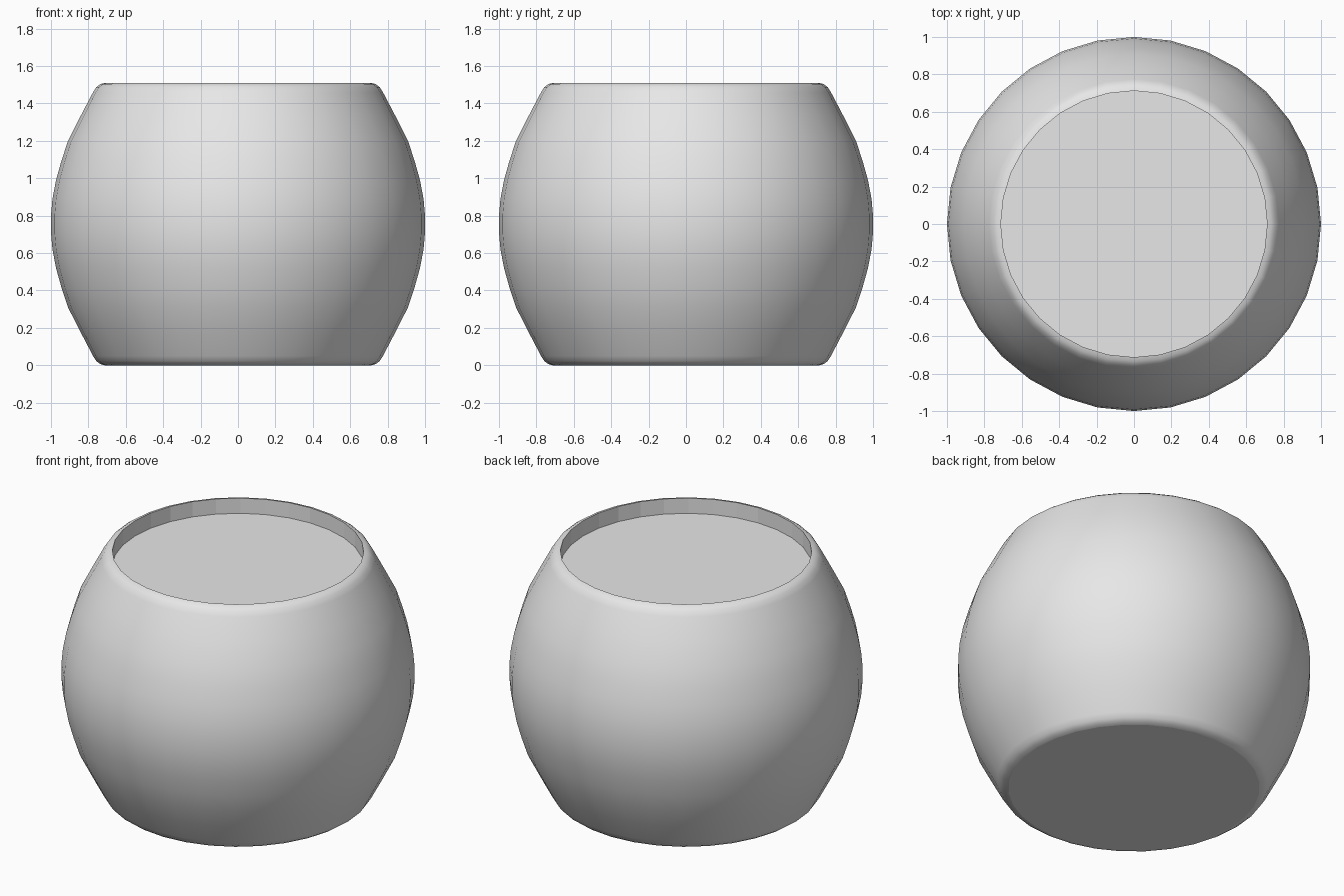
import bpy, bmesh, math

if "Cube" in bpy.data.objects:
    bpy.data.objects.remove(bpy.data.objects["Cube"])

SEG = 32
H = 1.51
MID = H / 2

# Lower half of the outer profile (radius, z), mirrored for the upper half
half = [(0.712, 0.0), (0.735, 0.006), (0.757, 0.022), (0.775, 0.05),
        (0.843, 0.18), (0.909, 0.31), (0.945, 0.42), (0.973, 0.52),
        (0.992, 0.62), (1.0, 0.71)]
profile = half + [(r, H - z) for r, z in reversed(half)]
profile.append((0.712, 1.415))          # recessed floor inside the rim

bm = bmesh.new()
rings = []
for r, z in profile:
    rings.append([bm.verts.new((r * math.cos(2 * math.pi * i / SEG),
                                r * math.sin(2 * math.pi * i / SEG), z))
                  for i in range(SEG)])
# Walls: outside smooth, inner rim wall faceted
for k in range(len(rings) - 1):
    a, b = rings[k], rings[k + 1]
    for i in range(SEG):
        j = (i + 1) % SEG
        f = bm.faces.new((a[i], a[j], b[j], b[i]))
        f.smooth = k < len(rings) - 2
# Base and recessed floor
bm.faces.new(list(reversed(rings[0])))
bm.faces.new(rings[-1])
# Sharp edges around base and recess
for e in bm.edges:
    if any(not f.smooth for f in e.link_faces):
        e.smooth = False

mesh = bpy.data.meshes.new("round_pot")
bm.to_mesh(mesh)
bm.free()
pot = bpy.data.objects.new("round_pot", mesh)
bpy.context.collection.objects.link(pot)

# Single plain grey
grey = bpy.data.materials.new("light_grey")
grey.diffuse_color = (0.8, 0.8, 0.8, 1.0)
grey.use_nodes = True
grey.node_tree.nodes["Principled BSDF"].inputs["Base Color"].default_value = grey.diffuse_color
mesh.materials.append(grey)
